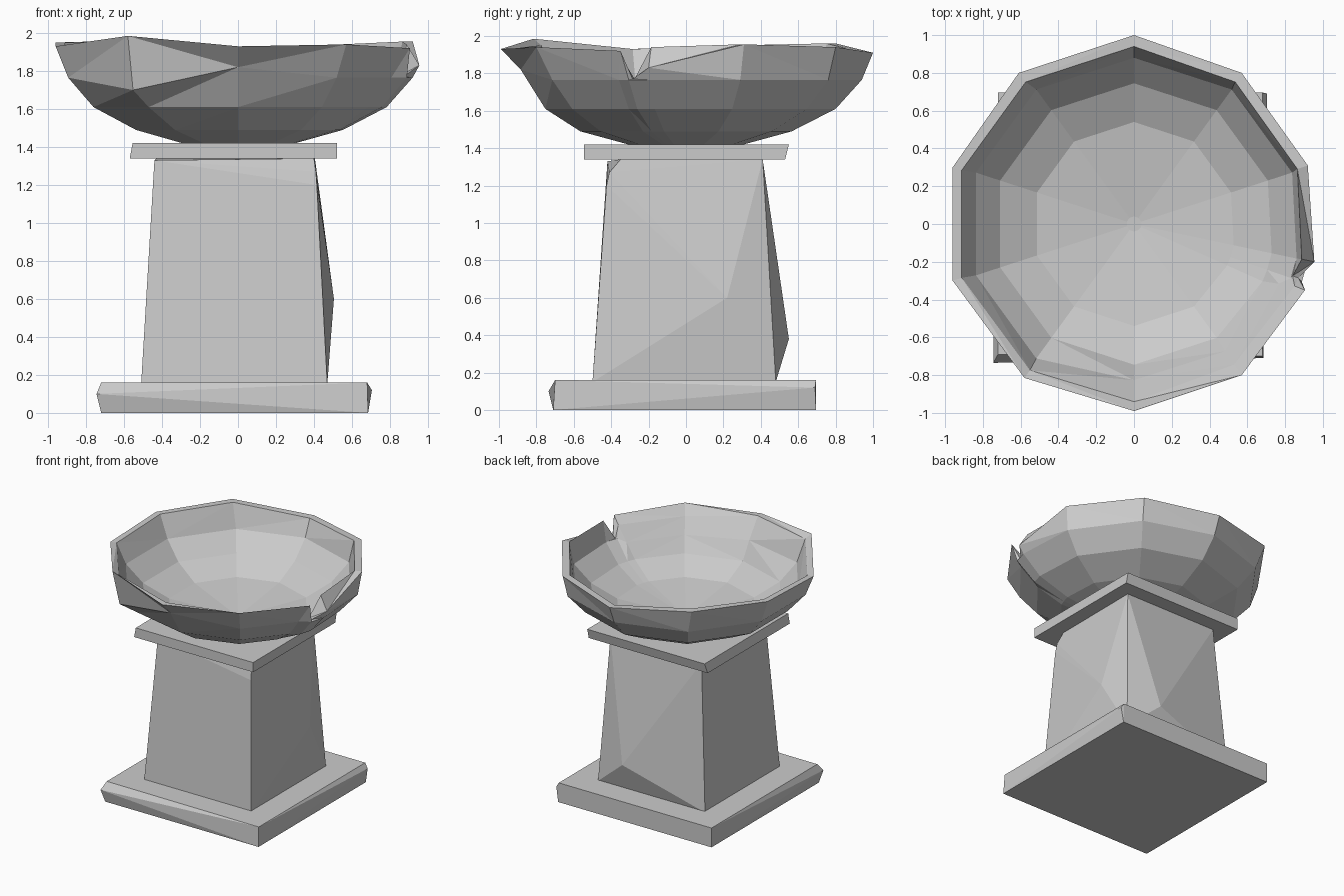
import bpy, bmesh
from math import radians, cos, sin

if "Cube" in bpy.data.objects:
    bpy.data.objects.remove(bpy.data.objects["Cube"])


def finish(bm, name):
    bmesh.ops.recalc_face_normals(bm, faces=bm.faces[:])
    me = bpy.data.meshes.new(name)
    bm.to_mesh(me)
    bm.free()
    ob = bpy.data.objects.new(name, me)
    bpy.context.collection.objects.link(ob)
    return ob


def stone(name, points):
    """Rough-hewn convex block from its corner points."""
    bm = bmesh.new()
    for p in points:
        bm.verts.new(p)
    bmesh.ops.convex_hull(bm, input=bm.verts[:])
    bmesh.ops.dissolve_limit(bm, angle_limit=0.01, verts=bm.verts[:], edges=bm.edges[:])
    return finish(bm, name)


def rect(x0, x1, y0, y1, z):
    return [(x0, y0, z), (x1, y0, z), (x1, y1, z), (x0, y1, z)]


# Plinth slab with knocked corners
stone("plinth", rect(-.72, .685, -.71, .695, 0)
      + [(-.745, -.735, .10), (.705, .69, .12), (-.72, -.69, .16), (.68, -.70, .16),
         (.68, .695, .16), (-.72, .695, .16)])

# Tapered shaft, swelling on the right and back, chipped at front right
stone("shaft", rect(-.51, .47, -.50, .48, .15)
      + [(.505, .22, .60), (.20, .55, .38), (.415, -.425, 1.20), (.41, -.41, 1.27),
         (-.44, -.42, 1.33), (.40, -.35, 1.34), (.405, .41, 1.34), (-.43, .41, 1.34)])

# Cap slab
stone("cap", rect(-.57, .52, -.545, .53, 1.34) + rect(-.555, .52, -.545, .55, 1.42))

# Bowl: ten-sided shell with two extra columns for the broken notch
# each rim point: x, y, z of outer lip, then inner lip scale and height
rim = [(0, 1.0, 1.91, .94, 1.91), (.57, .80, 1.94, .94, 1.94), (.92, .31, 1.955, .94, 1.955),
       (.955, -.20, 1.83, .93, 1.94), (.87, -.285, 1.77, .965, 1.77),
       (.905, -.35, 1.92, .94, 1.86), (.57, -.80, 1.94, .93, 1.86),
       (0, -.99, 1.93, .95, 1.93), (-.58, -.815, 1.985, .95, 1.95),
       (-.96, -.30, 1.93, .95, 1.93), (-.96, .30, 1.95, .95, 1.95), (-.61, .80, 1.96, .94, 1.96)]
angles = [90, 54, 18, -12, -19, -24, -54, -90, -126, -162, 162, 126]
outer = [(.29, 1.415), (.565, 1.49), (.80, 1.61), (.94, 1.765)]
inner = [(.88, 1.77), (.745, 1.63), (.54, 1.53), (.04, 1.46)]

bm = bmesh.new()


def ring(r, z, broken=1.0):
    out = []
    for a in angles:
        k = broken if -100 < a < -20 else 1
        out.append(bm.verts.new((r * k * cos(radians(a)), r * k * sin(radians(a)), z)))
    return out


rings = [ring(r, z, .94 if z > 1.6 else 1) for r, z in outer]
rings.append([bm.verts.new(p[:3]) for p in rim])
rings.append([bm.verts.new((p[0] * p[3], p[1] * p[3], p[4])) for p in rim])
rings += [ring(r, z, .94 if r > .8 else 1) for r, z in inner]

# Broken side: the inner wall slopes straight from the lip
for i in (5, 6):
    lip, low = rings[5][i].co, rings[7][i].co
    rings[6][i].co = lip.lerp(low, .5)
# Nick beside the raised front left lip, dent in the front wall
rings[3][8].co.z = 1.70
rings[3][7].co.z = 1.82

n = len(angles)
for lo, hi in zip(rings, rings[1:]):
    for i in range(n):
        j = (i + 1) % n
        bm.faces.new((lo[i], lo[j], hi[j], hi[i]))
bm.faces.new(rings[0])
bm.faces.new(rings[-1])
bmesh.ops.triangulate(bm, faces=[f for f in bm.faces if len(f.verts) == 4])
finish(bm, "bowl")
